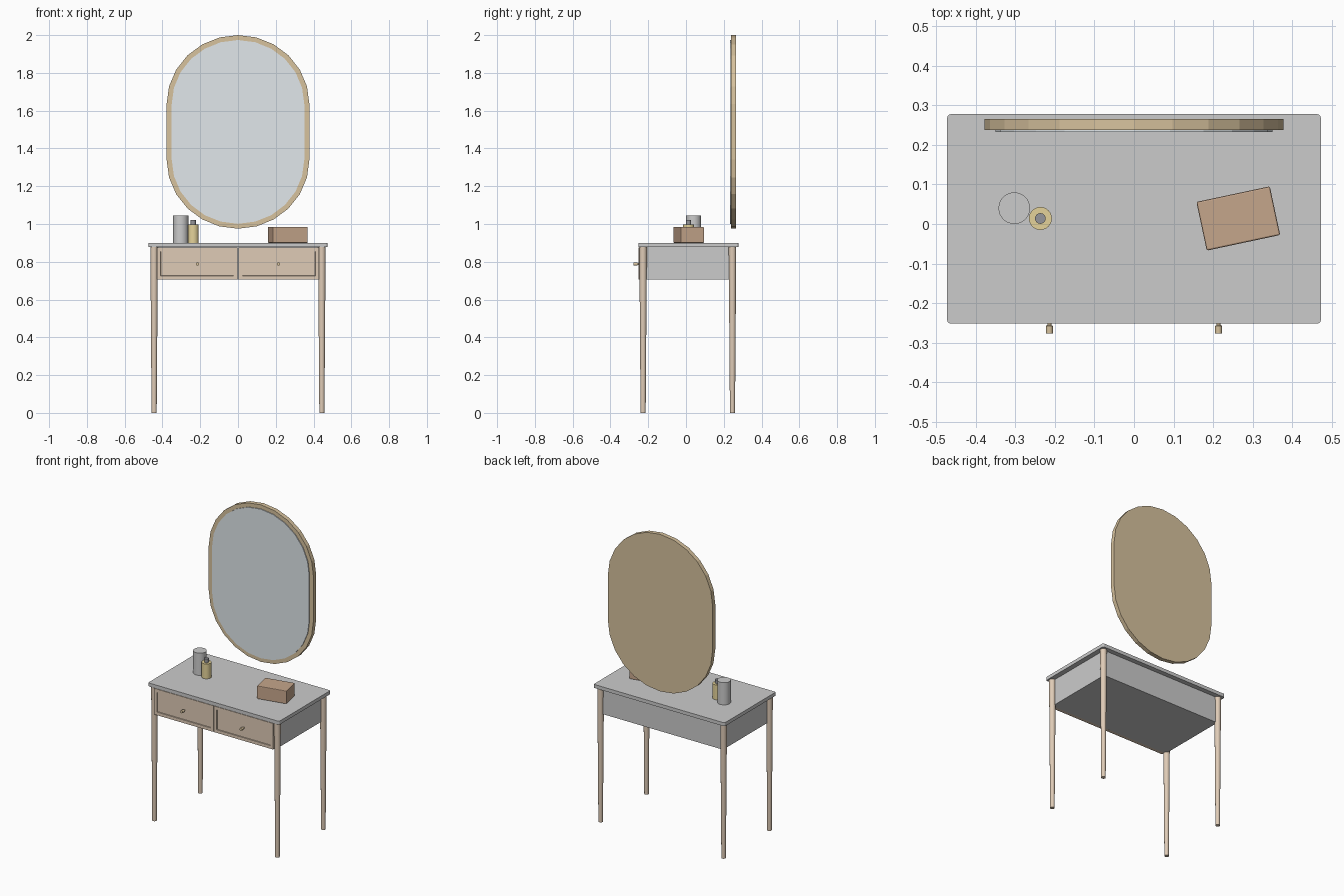
import bpy, bmesh, math
from mathutils import Matrix

if "Cube" in bpy.data.objects:
    bpy.data.objects.remove(bpy.data.objects["Cube"])


def mat(name, r, g, b):
    m = bpy.data.materials.new(name)
    m.diffuse_color = (r, g, b, 1)
    m.use_nodes = True
    m.node_tree.nodes["Principled BSDF"].inputs["Base Color"].default_value = m.diffuse_color
    return m


WOOD = mat("wood", 0.74, 0.60, 0.47)
TAN = mat("frame_tan", 0.68, 0.54, 0.34)
GLASS = mat("glass", 0.75, 0.80, 0.83)
WHITE = mat("white", 0.90, 0.90, 0.89)
GOLD = mat("gold", 0.78, 0.65, 0.32)
DARK = mat("dark_grey", 0.30, 0.30, 0.32)
BROWN = mat("brown", 0.56, 0.38, 0.26)


def finish(bm, name, material=None, smooth=False):
    bmesh.ops.recalc_face_normals(bm, faces=bm.faces[:])
    me = bpy.data.meshes.new(name)
    bm.to_mesh(me)
    bm.free()
    ob = bpy.data.objects.new(name, me)
    bpy.context.collection.objects.link(ob)
    if material:
        me.materials.append(material)
    if smooth:
        bpy.ops.object.select_all(action='DESELECT')
        ob.select_set(True)
        bpy.context.view_layer.objects.active = ob
        bpy.ops.object.shade_smooth_by_angle(angle=math.radians(35))
    return ob


def box_bm(x0, x1, y0, y1, z0, z1):
    bm = bmesh.new()
    bmesh.ops.create_cube(bm, size=1)
    bmesh.ops.scale(bm, vec=(x1 - x0, y1 - y0, z1 - z0), verts=bm.verts)
    bmesh.ops.translate(bm, vec=((x0 + x1) / 2, (y0 + y1) / 2, (z0 + z1) / 2), verts=bm.verts)
    return bm


def lathe(name, loc, profile, material, sides=32, axis='Z'):
    """Stack of rings from (radius, height) pairs, capped at both ends."""
    bm = bmesh.new()
    rings = [[bm.verts.new((r * math.cos(2 * math.pi * i / sides),
                            r * math.sin(2 * math.pi * i / sides), h))
              for i in range(sides)] for r, h in profile]
    for a, b in zip(rings, rings[1:]):
        for i in range(sides):
            j = (i + 1) % sides
            bm.faces.new((a[i], a[j], b[j], b[i]))
    bm.faces.new(rings[0])
    bm.faces.new(rings[-1])
    if axis == '-Y':
        bmesh.ops.rotate(bm, matrix=Matrix.Rotation(math.pi / 2, 3, 'X'), verts=bm.verts)
    bmesh.ops.translate(bm, vec=loc, verts=bm.verts)
    return finish(bm, name, material, smooth=True)


def oval_slab(name, rx, rz, z_low, z_high, y0, y1, material, steps=12):
    """Two half ellipses joined by straight sides, extruded along y."""
    bm = bmesh.new()
    pts = []
    for zc, start in ((z_high, 0), (z_low, math.pi)):
        for i in range(steps + 1):
            a = start + math.pi * i / steps
            pts.append((rx * math.cos(a), zc + rz * math.sin(a)))
    face = bm.faces.new([bm.verts.new((x, y0, z)) for x, z in pts])
    ext = bmesh.ops.extrude_face_region(bm, geom=[face], use_keep_orig=True)
    vs = [v for v in ext["geom"] if isinstance(v, bmesh.types.BMVert)]
    bmesh.ops.translate(bm, vec=(0, y1 - y0, 0), verts=vs)
    return finish(bm, name, material)


# Table top with softened vertical corners
bm = box_bm(-0.473, 0.473, -0.252, 0.278, 0.877, 0.90)
edges = [e for e in bm.edges if abs(e.verts[0].co.z - e.verts[1].co.z) > 0.01]
bmesh.ops.bevel(bm, geom=edges, offset=0.009, segments=3, profile=0.5, affect='EDGES')
finish(bm, "table_top")

# Carcass behind the drawers
finish(box_bm(-0.44, 0.44, -0.232, 0.247, 0.705, 0.877), "drawer_carcass")

# Tapered round legs
for sx, side in ((-1, "left"), (1, "right")):
    for y, row in ((-0.227, "front"), (0.246, "back")):
        lathe(f"{row}_{side}_leg", (sx * 0.444, y, 0),
              [(0.0135, 0), (0.02, 0.877)], WOOD, 24)

# Drawer fronts with recessed panels, and round knobs
for sx, side in ((-1, "left"), (1, "right")):
    x0, x1 = sorted((sx * 0.002, sx * 0.43))
    bm = box_bm(x0, x1, -0.252, -0.23, 0.705, 0.875)
    bm.faces.ensure_lookup_table()
    front = min(bm.faces, key=lambda f: f.calc_center_median().y)
    bmesh.ops.inset_region(bm, faces=[front], thickness=0.029)
    bmesh.ops.inset_region(bm, faces=[front], thickness=0.001, depth=-0.006)
    finish(bm, f"{side}_drawer_front", WOOD)
    lathe(f"{side}_knob", (sx * 0.214, -0.244, 0.788),
          [(0.005, 0), (0.005, 0.012), (0.009, 0.014), (0.009, 0.033)], TAN, 20, '-Y')

# Mirror frame and glass
oval_slab("mirror_frame", 0.378, 0.366, 1.341, 1.634, 0.238, 0.266, TAN)
oval_slab("mirror_glass", 0.351, 0.340, 1.341, 1.634, 0.233, 0.242, GLASS)

# Vanity items
lathe("white_jar", (-0.303, 0.04, 0.90), [(0.04, 0), (0.04, 0.145)], WHITE)
lathe("gold_bottle", (-0.237, 0.014, 0.90), [(0.029, 0), (0.029, 0.097)], GOLD)
lathe("bottle_cap", (-0.237, 0.014, 0.99), [(0.0135, 0), (0.0135, 0.032)], DARK, 24)

bm = box_bm(-0.095, 0.095, -0.063, 0.063, 0, 0.085)
bmesh.ops.bevel(bm, geom=bm.edges[:], offset=0.004, segments=2, profile=0.5, affect='EDGES')
trinket = finish(bm, "trinket_box", BROWN)
trinket.location = (0.264, 0.014, 0.90)
trinket.rotation_euler.z = math.radians(12)
